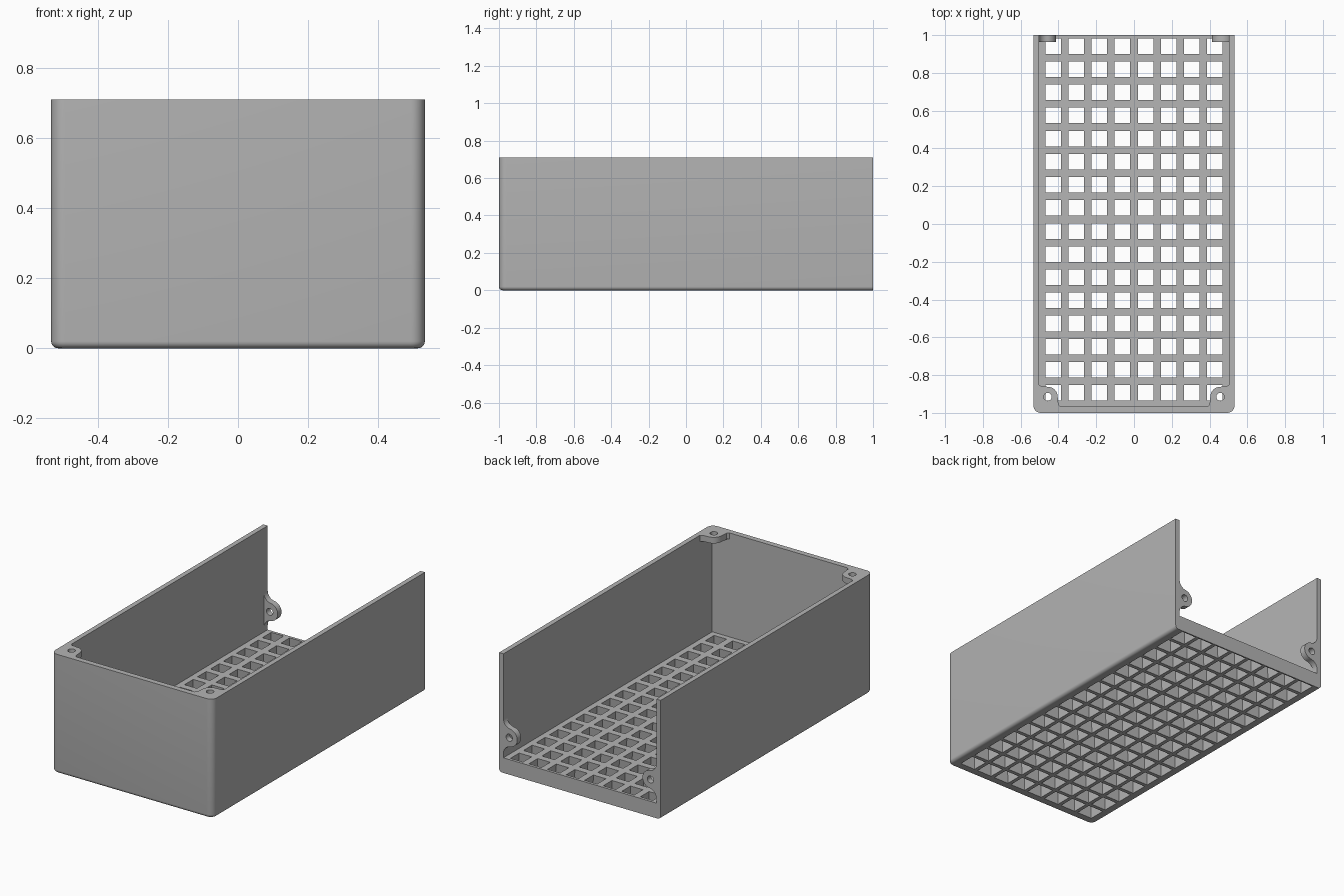
import bpy
import bmesh
import math
from mathutils import Vector

old = bpy.data.objects.get("Cube")
if old:
    bpy.data.objects.remove(old, do_unlink=True)

HALF_W, HEIGHT = 0.533, 0.71
INNER_X, INNER_Y = 0.504, -0.967
FLOOR = 0.09
PITCH = 0.1224

grey = bpy.data.materials.new("plain grey")
grey.use_nodes = True
colour = (0.46, 0.46, 0.46, 1)
grey.diffuse_color = colour
grey.node_tree.nodes["Principled BSDF"].inputs["Base Color"].default_value = colour


def add_object(name, bm):
    bmesh.ops.recalc_face_normals(bm, faces=bm.faces)
    mesh = bpy.data.meshes.new(name)
    bm.to_mesh(mesh)
    bm.free()
    mesh.materials.append(grey)
    obj = bpy.data.objects.new(name, mesh)
    bpy.context.collection.objects.link(obj)
    return obj


def activate(obj):
    bpy.ops.object.select_all(action='DESELECT')
    obj.select_set(True)
    bpy.context.view_layer.objects.active = obj


def add_box(bm, low, high, flare=0):
    """Box between two corners; flare widens its bottom."""
    verts = bmesh.ops.create_cube(bm, size=1)["verts"]
    for v in verts:
        grow = flare if v.co.z < 0 else 0
        for i in range(3):
            side = 1 if v.co[i] > 0 else -1
            v.co[i] = (high[i] if side > 0 else low[i]) + (side * grow if i < 2 else 0)


def cut(target, cutter):
    mod = target.modifiers.new("cut", 'BOOLEAN')
    mod.operation = 'DIFFERENCE'
    mod.solver = 'EXACT'
    mod.object = cutter
    activate(target)
    bpy.ops.object.modifier_apply(modifier=mod.name)
    bpy.data.objects.remove(cutter, do_unlink=True)


def arc(cu, cv, r, start, end, steps=10):
    return [(cu + r * math.cos(start + (end - start) * i / steps),
             cv + r * math.sin(start + (end - start) * i / steps))
            for i in range(steps + 1)]


def add_lug(name, outline, hole, place, depth):
    """Flat plate with a round hole; place maps (u, v) into space."""
    bm = bmesh.new()
    ring = arc(*hole, 0, math.tau, 24)[:-1]
    for loop in (outline, ring):
        verts = [bm.verts.new(place(u, v)) for u, v in loop]
        for a, b in zip(verts, verts[1:] + verts[:1]):
            bm.edges.new((a, b))
    bmesh.ops.triangle_fill(bm, edges=bm.edges[:], use_beauty=True)
    grown = bmesh.ops.extrude_face_region(bm, geom=bm.faces[:])["geom"]
    moved = [g for g in grown if isinstance(g, bmesh.types.BMVert)]
    bmesh.ops.translate(bm, verts=moved, vec=Vector(depth))
    return add_object(name, bm)


# Outer shell: rounded front corners and bottom edges, square back
bm = bmesh.new()
add_box(bm, (-HALF_W, -1, 0), (HALF_W, 1, HEIGHT))
corners = [e for e in bm.edges if all(v.co.y < -0.9 for v in e.verts)
           and abs(e.verts[0].co.z - e.verts[1].co.z) > 0.1]
bmesh.ops.bevel(bm, geom=corners, offset=0.04, segments=8, profile=0.5, affect='EDGES')
bottom = [e for e in bm.edges if all(v.co.z < 0.001 for v in e.verts)
          and not all(v.co.y > 0.99 for v in e.verts)]
bmesh.ops.bevel(bm, geom=bottom, offset=0.02, segments=5, profile=0.5, affect='EDGES')
shell = add_object("open_tray", bm)

# Cavity, open at the top and back
bm = bmesh.new()
add_box(bm, (-INNER_X, INNER_Y, FLOOR), (INNER_X, 1.2, 1))
cut(shell, add_object("cavity_cutter", bm))

# Grid of vents in the floor, wider underneath
bm = bmesh.new()
h = 0.041
for col in range(8):
    for row in range(16):
        x, y = (col - 3.5) * PITCH, 0.942 - row * PITCH
        add_box(bm, (x - h, y - h, -0.001), (x + h, y + h, FLOOR + 0.001), 0.009)
cut(shell, add_object("vent_cutter", bm))

# Front screw lugs fill the top corners
corner_outline = ([(0, 0), (0.115, 0), (0.104, 0.012)]
                  + arc(0.047, 0.052, 0.053, 0, math.pi / 2)
                  + [(0.012, 0.108), (0, 0.117)])

# Back screw lugs: round ears blended into the side walls
R, F, C = 0.053, 0.05, 0.038
D = math.sqrt((R + F) ** 2 - (F - C) ** 2)
tangent = math.atan2(D, F - C)
half_ear = (arc(F, D, F, math.pi, tangent + math.pi, 8)
            + arc(C, 0, R, tangent, 0, 10)[1:])
ear_outline = half_ear + [(u, -v) for u, v in reversed(half_ear[:-1])]

parts = [shell]
for side, label in ((1, "left"), (-1, "right")):
    parts.append(add_lug(
        "front_lug_" + label, corner_outline, (0.047, 0.052, 0.021),
        lambda u, v: (side * (INNER_X - u), INNER_Y + v, HEIGHT), (0, 0, -0.036)))
    parts.append(add_lug(
        "back_lug_" + label, ear_outline, (C, 0, 0.021),
        lambda u, v: (side * (INNER_X - u), 1, 0.22 + v), (0, -0.036, 0)))

for obj in parts:
    activate(obj)
    bpy.ops.object.shade_smooth_by_angle(angle=math.radians(30))
